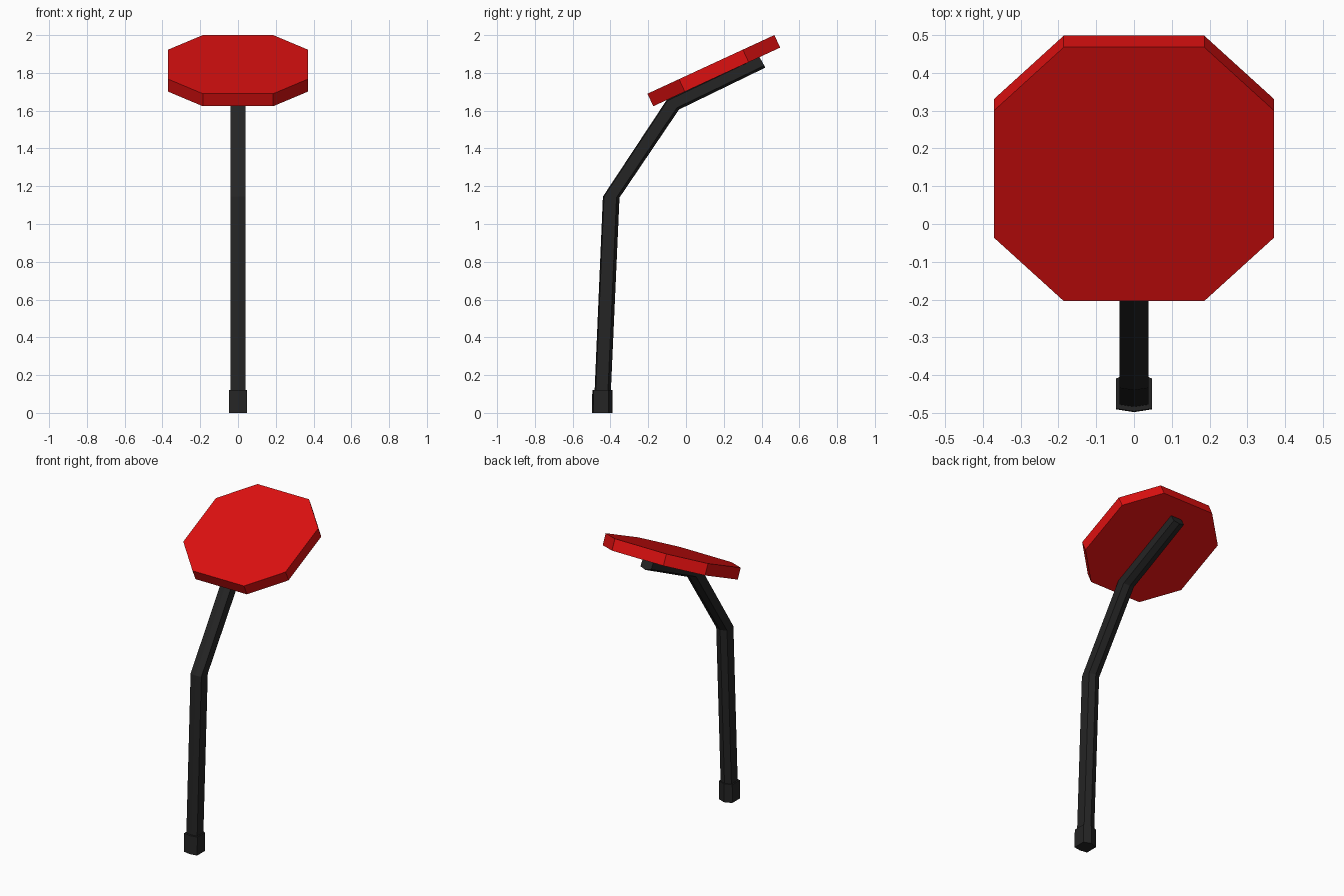
import bpy, bmesh, math
from mathutils import Matrix, Vector

default = bpy.data.objects.get("Cube")
if default:
    bpy.data.objects.remove(default, do_unlink=True)


def material(name, rgb):
    mat = bpy.data.materials.new(name)
    mat.use_nodes = True
    mat.diffuse_color = (*rgb, 1)
    mat.node_tree.nodes["Principled BSDF"].inputs["Base Color"].default_value = (*rgb, 1)
    return mat


red = material("sign red", (0.72, 0.005, 0.005))
black = material("pole black", (0.018, 0.018, 0.018))


def loft(name, rings, mat):
    """Skin a list of equal-sized vertex rings and cap both ends."""
    bm = bmesh.new()
    rows = [[bm.verts.new(p) for p in ring] for ring in rings]
    n = len(rows[0])
    for a, b in zip(rows, rows[1:]):
        for i in range(n):
            j = (i + 1) % n
            bm.faces.new((a[i], a[j], b[j], b[i]))
    bm.faces.new(rows[0][::-1])
    bm.faces.new(rows[-1])
    bmesh.ops.recalc_face_normals(bm, faces=bm.faces)
    mesh = bpy.data.meshes.new(name)
    bm.to_mesh(mesh)
    bm.free()
    mesh.materials.append(mat)
    obj = bpy.data.objects.new(name, mesh)
    bpy.context.collection.objects.link(obj)
    return obj


# Six-sided section: (side, fraction of the way from front to back)
SECTION = [(0, 0), (1, 0.07), (1, 0.82), (0, 1), (-1, 0.82), (-1, 0.07)]


def ring(front, back, half_width):
    f, b = Vector((0, *front)), Vector((0, *back))
    return [f.lerp(b, t) + Vector((s * half_width, 0, 0)) for s, t in SECTION]


# Bent pole, as front and back edge points in (y, z)
pole_edges = [((-0.488, 0.02), (-0.402, 0.02)),
              ((-0.44, 1.145), (-0.352, 1.14)),
              ((-0.102, 1.657), (-0.037, 1.606)),
              ((0.387, 1.888), (0.42, 1.828))]
loft("pole", [ring(f, b, 0.039) for f, b in pole_edges], black)

# Thicker foot sleeve
loft("foot", [ring((-0.498, 0), (-0.39, 0), 0.048),
              ring((-0.496, 0.12), (-0.39, 0.12), 0.048)], black)

# Tilted eight-sided sign plate with corners cut halfway along each side
R, C, THICK = 0.37, 0.186, 0.073
corners = [(C, -R), (R, -C), (R, C), (C, R), (-C, R), (-R, C), (-R, -C), (-C, -R)]
sign = loft("sign_plate", [[(x, y, z) for x, y in corners] for z in (-THICK, 0)], red)
sign.data.transform(Matrix.Translation((0, 0.132, 1.845)) @ Matrix.Rotation(math.radians(24.8), 4, 'X'))
